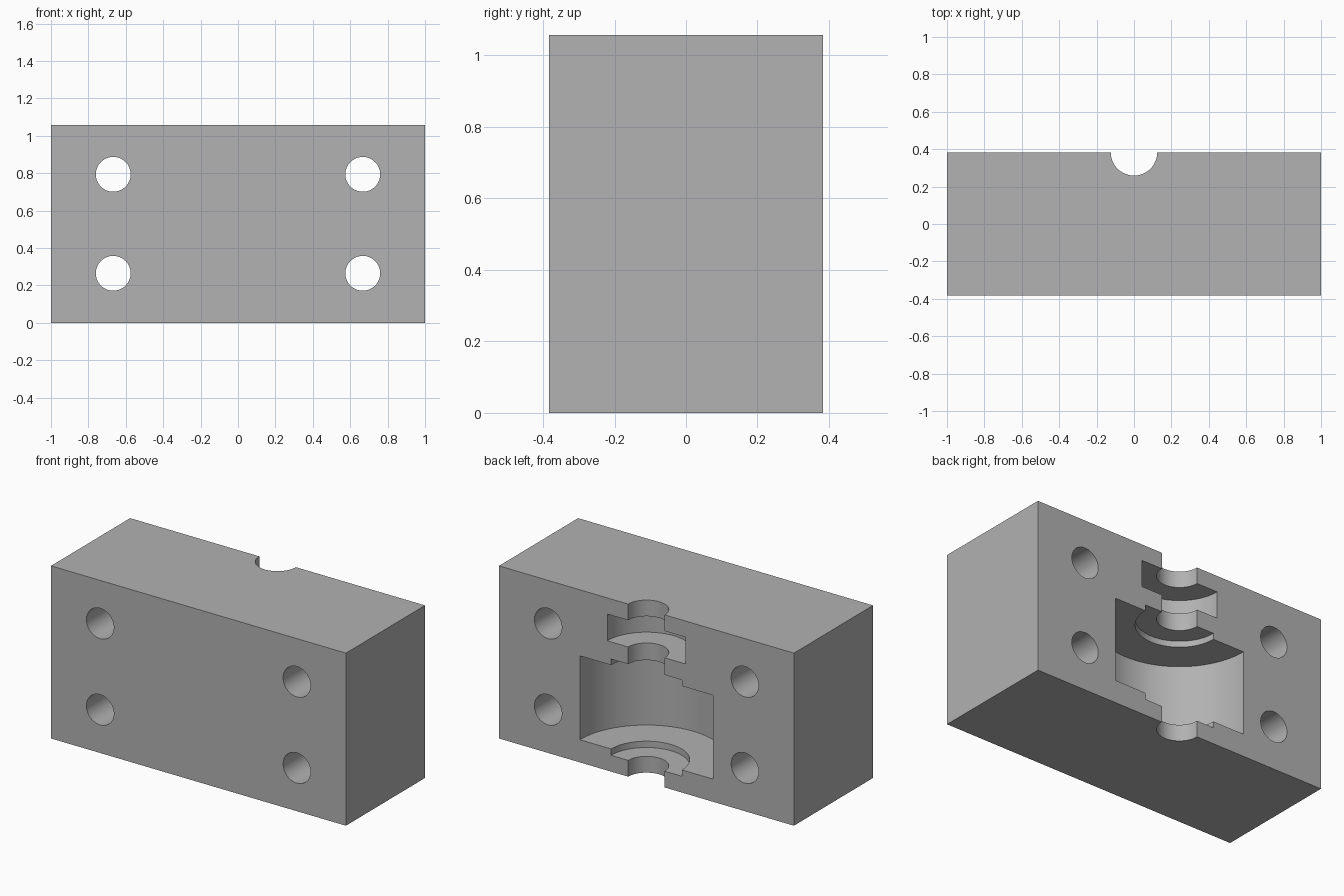
import bpy, bmesh, math
from mathutils import Matrix

if "Cube" in bpy.data.objects:
    bpy.data.objects.remove(bpy.data.objects["Cube"])

HALF_DEPTH, HEIGHT = 0.383, 1.058
SEG = 96

grey = bpy.data.materials.new("plain grey")
grey.diffuse_color = (0.445, 0.445, 0.445, 1)
grey.use_nodes = True
grey.node_tree.nodes["Principled BSDF"].inputs["Base Color"].default_value = grey.diffuse_color


def make_object(name, bm):
    bmesh.ops.recalc_face_normals(bm, faces=bm.faces)
    mesh = bpy.data.meshes.new(name)
    bm.to_mesh(mesh)
    bm.free()
    mesh.materials.append(grey)
    obj = bpy.data.objects.new(name, mesh)
    bpy.context.collection.objects.link(obj)
    return obj


def lathe(name, profile, y):
    """Closed solid turned from (radius, z) points about a vertical axis."""
    bm = bmesh.new()
    rings = []
    for r, z in profile:
        ring = []
        for i in range(SEG):
            a = 2 * math.pi * (i + 0.5) / SEG
            ring.append(bm.verts.new((r * math.cos(a), y + r * math.sin(a), z)))
        rings.append(ring)
    for low, high in zip(rings, rings[1:]):
        for i in range(SEG):
            j = (i + 1) % SEG
            bm.faces.new((low[i], low[j], high[j], high[i]))
    bm.faces.new(rings[0])
    bm.faces.new(rings[-1])
    return make_object(name, bm)


# Rectangular block
bm = bmesh.new()
bmesh.ops.create_cube(bm, size=1, matrix=Matrix.Translation((0, 0, HEIGHT / 2))
                      @ Matrix.Diagonal((2, 2 * HALF_DEPTH, HEIGHT, 1)))
block = make_object("mould_block", bm)

# Stepped half-round cavity in the back face
BORE, RECESS, CHAMBER, GROOVE = 0.124, 0.24, 0.452, 0.266
cutters = [lathe("cavity_cutter", [
    (BORE, -0.1), (BORE, 0.10),
    (RECESS, 0.10), (RECESS, 0.139),
    (CHAMBER, 0.139), (CHAMBER, 0.653),
    (RECESS, 0.653), (RECESS, 0.69),
    (BORE, 0.69), (BORE, 0.795),
    (GROOVE, 0.795), (GROOVE, 0.959),
    (BORE, 0.959), (BORE, HEIGHT + 0.1)], HALF_DEPTH)]

# Four bolt holes running front to back
for x in (-0.667, 0.667):
    for z in (0.265, 0.794):
        bm = bmesh.new()
        bmesh.ops.create_cone(bm, cap_ends=True, segments=64, radius1=0.093,
                              radius2=0.093, depth=1.2,
                              matrix=Matrix.Translation((x, 0, z))
                              @ Matrix.Rotation(math.pi / 2, 4, 'X'))
        cutters.append(make_object("bolt_hole_cutter", bm))

# Cut everything out, then smooth the round walls
bpy.context.view_layer.objects.active = block
block.select_set(True)
for cutter in cutters:
    cutter.hide_render = True
    mod = block.modifiers.new("cut", 'BOOLEAN')
    mod.operation = 'DIFFERENCE'
    mod.solver = 'EXACT'
    mod.object = cutter
    bpy.ops.object.modifier_apply(modifier=mod.name)
for cutter in cutters:
    bpy.data.objects.remove(cutter)
bpy.ops.object.shade_smooth_by_angle(angle=math.radians(30))
